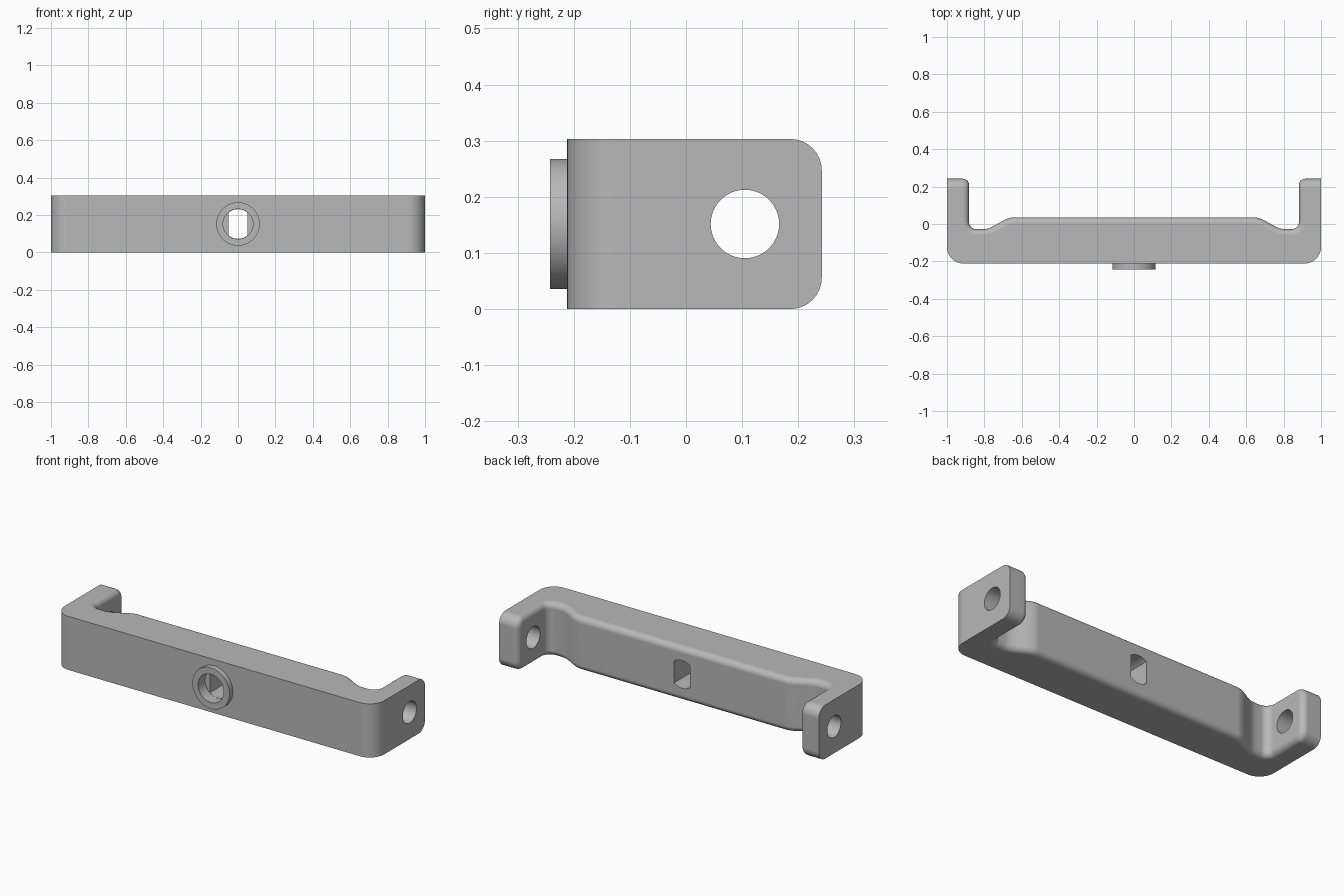
import bpy, bmesh, math
from mathutils import Vector

if "Cube" in bpy.data.objects:
    bpy.data.objects.remove(bpy.data.objects["Cube"])

H = 0.303                 # bracket height
ZC = H / 2                # height of the hole axes
TIP = 0.242               # back end of the arms

grey = bpy.data.materials.new("grey")
grey.diffuse_color = (0.48, 0.48, 0.48, 1)
grey.use_nodes = True
grey.node_tree.nodes["Principled BSDF"].inputs["Base Color"].default_value = grey.diffuse_color


def arc(cx, cy, r, a0, a1, n):
    return [(cx + r * math.cos(math.radians(a0 + (a1 - a0) * i / n)),
             cy + r * math.sin(math.radians(a0 + (a1 - a0) * i / n))) for i in range(n + 1)]


def prism(name, pts, direction):
    """Extrude a closed polygon of 3D points along a vector."""
    bm = bmesh.new()
    face = bm.faces.new([bm.verts.new(p) for p in pts])
    new = bmesh.ops.extrude_face_region(bm, geom=[face])["geom"]
    bmesh.ops.translate(bm, vec=Vector(direction),
                        verts=[v for v in new if isinstance(v, bmesh.types.BMVert)])
    bmesh.ops.recalc_face_normals(bm, faces=bm.faces)
    mesh = bpy.data.meshes.new(name)
    bm.to_mesh(mesh)
    bm.free()
    ob = bpy.data.objects.new(name, mesh)
    bpy.context.collection.objects.link(ob)
    mesh.materials.append(grey)
    return ob


def disc_y(name, r, y0, y1, n=64):
    """Cylinder along y on the centre axis."""
    return prism(name, [(x, y0, z) for x, z in arc(0, ZC, r, 0, 360, n)[:-1]], (0, y1 - y0, 0))


# Bracket outline, right half: front corner, arm tip, inner fillet, blend to the bar
half = arc(0.91, -0.122, 0.09, -90, 0, 10)
half += [(1.0, TIP), (0.882, TIP)]
half += arc(0.882 - 0.04, -0.028 + 0.04, 0.04, 0, -90, 8)
for i in range(13):
    t = i / 12
    half.append((0.81 - 0.17 * t, -0.028 + 0.063 * (1 - math.cos(math.pi * t)) / 2))
outline = half + [(-x, y) for x, y in reversed(half)]
body = prism("bracket", [(x, y, 0) for x, y in outline], (0, 0, H))

bm = bmesh.new()
bm.from_mesh(body.data)
# Round the top and bottom of the arm tips
tips = [e for e in bm.edges if all(abs(v.co.y - TIP) < 1e-4 for v in e.verts)
        and abs(e.verts[0].co.z - e.verts[1].co.z) < 1e-4]
bmesh.ops.bevel(bm, geom=tips, offset=0.056, segments=8, profile=0.5, affect='EDGES')
# Round the rim all the way around the inner wall
bm.normal_update()
inner = {f for f in bm.faces if abs(f.normal.z) < 0.01
         and abs(f.calc_center_median().x) < 0.9 and f.calc_center_median().y > -0.1}
rim = [e for e in bm.edges if sum(f in inner for f in e.link_faces) == 1]
bmesh.ops.bevel(bm, geom=rim, offset=0.033, segments=6, profile=0.5, affect='EDGES',
                clamp_overlap=False)
bmesh.ops.recalc_face_normals(bm, faces=bm.faces)
bm.to_mesh(body.data)
bm.free()

# Front boss, counterbore, flat-sided slot and the pin hole through both arms
boss = disc_y("boss", 0.116, -0.242, -0.15)
bore = disc_y("bore_cutter", 0.08, -0.3, -0.18)
a = math.degrees(math.acos(0.05 / 0.079))
slot_pts = arc(0, ZC, 0.079, a, 180 - a, 12) + arc(0, ZC, 0.079, 180 + a, 360 - a, 12)
slot = prism("slot_cutter", [(x, -0.2, z) for x, z in slot_pts], (0, 0.4, 0))
pin = prism("pin_cutter", [(-1.2, y, z) for y, z in arc(0.105, ZC, 0.061, 0, 360, 48)[:-1]],
            (2.4, 0, 0))

bpy.context.view_layer.objects.active = body
for tool, op in ((boss, 'UNION'), (bore, 'DIFFERENCE'), (slot, 'DIFFERENCE'), (pin, 'DIFFERENCE')):
    mod = body.modifiers.new(tool.name, 'BOOLEAN')
    mod.operation, mod.object, mod.solver = op, tool, 'EXACT'
    bpy.ops.object.modifier_apply(modifier=mod.name)
    bpy.data.objects.remove(tool)

# Smooth curves, crisp edges
bpy.ops.object.select_all(action='DESELECT')
body.select_set(True)
bpy.ops.object.shade_smooth_by_angle(angle=math.radians(30))
weighted = body.modifiers.new("weighted_normals", 'WEIGHTED_NORMAL')
weighted.keep_sharp = True
